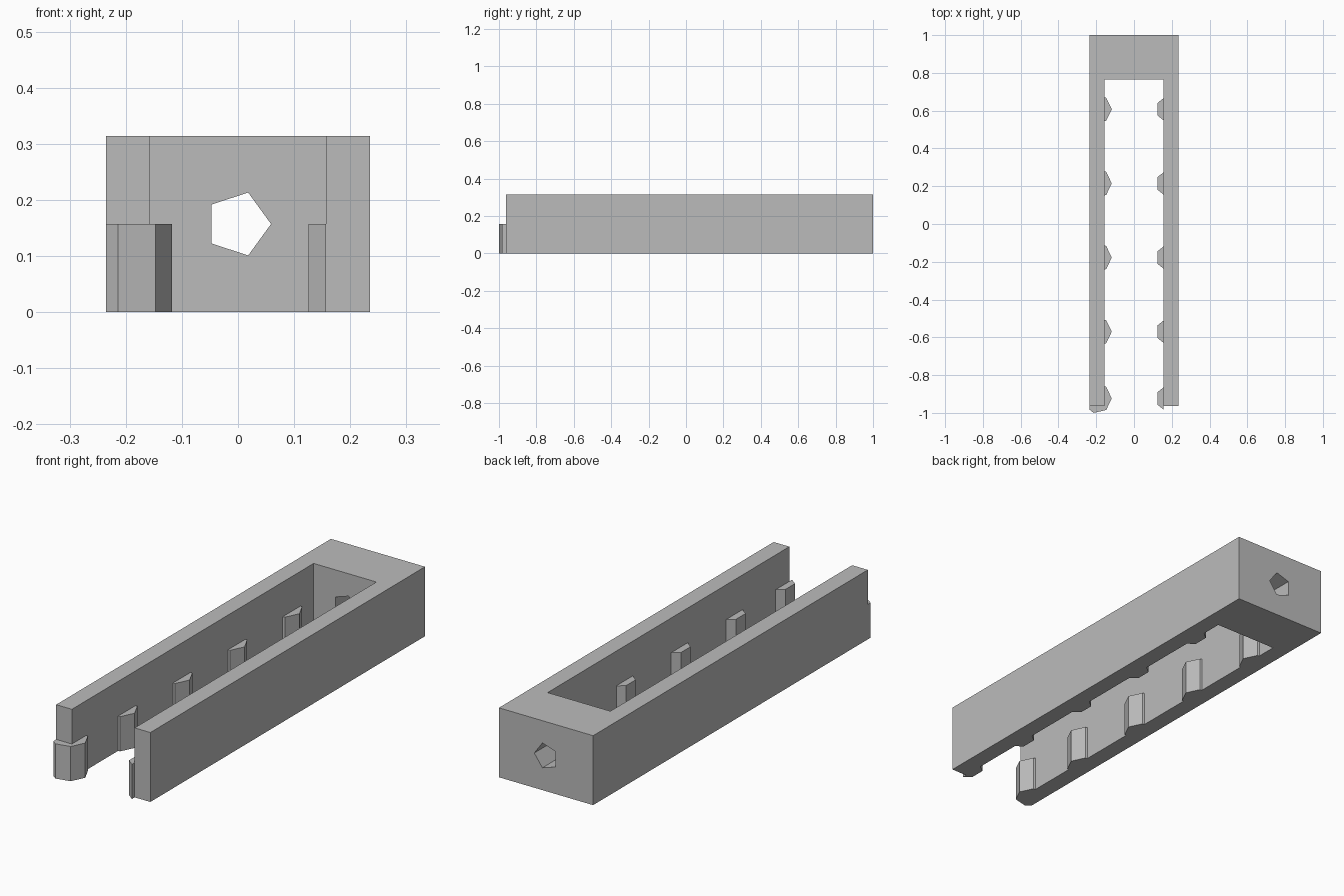
import bpy, bmesh
from math import cos, sin, tau
from mathutils import Matrix, Vector

cube = bpy.data.objects.get("Cube")
if cube:
    bpy.data.objects.remove(cube, do_unlink=True)

U = 2 / 25.475               # wall thickness, the module of the whole part
FRONT, BACK = -1 + 0.475 * U, 1.0

grey = bpy.data.materials.new("light_grey")
grey.use_nodes = True
grey.diffuse_color = (0.5, 0.5, 0.5, 1)
grey.node_tree.nodes["Principled BSDF"].inputs["Base Color"].default_value = grey.diffuse_color


def ring(sides, radius, cx=0, cy=0):
    return [(cx + radius * cos(tau * i / sides), cy + radius * sin(tau * i / sides))
            for i in range(sides)]


def prism(name, outline, height, clip=None, matrix=None):
    """Extrude an outline upwards; clip = (x, normal direction to cut away)."""
    bm = bmesh.new()
    face = bm.faces.new([bm.verts.new((x, y, 0)) for x, y in outline])
    if clip:
        bmesh.ops.bisect_plane(bm, geom=bm.verts[:] + bm.edges[:] + bm.faces[:],
                               plane_co=(clip[0], 0, 0), plane_no=(clip[1], 0, 0),
                               clear_outer=True)
    out = bmesh.ops.extrude_face_region(bm, geom=bm.faces[:])["geom"]
    bmesh.ops.translate(bm, vec=Vector((0, 0, height)),
                        verts=[v for v in out if isinstance(v, bmesh.types.BMVert)])
    if matrix:
        bmesh.ops.transform(bm, matrix=matrix, verts=bm.verts)
    bmesh.ops.recalc_face_normals(bm, faces=bm.faces)
    mesh = bpy.data.meshes.new(name)
    bm.to_mesh(mesh)
    bm.free()
    mesh.materials.append(grey)
    obj = bpy.data.objects.new(name, mesh)
    bpy.context.collection.objects.link(obj)
    return obj


# U-shaped body: two long walls joined by a solid end block
wi, wo, inner = 2 * U, 3 * U, BACK - 3 * U
body = prism("channel_body", [(-wo, FRONT), (-wi, FRONT), (-wi, inner), (wi, inner),
                              (wi, FRONT), (wo, FRONT), (wo, BACK), (-wo, BACK)], 4 * U)

# Five-sided hole through the end block
to_y = Matrix(((1, 0, 0, 0), (0, 0, 1, inner - U), (0, 1, 0, 2 * U), (0, 0, 0, 1)))
cutter = prism("hole_cutter", ring(5, 0.75 * U), 5 * U, matrix=to_y)
cutter.hide_render = True
cut = body.modifiers.new("end_hole", "BOOLEAN")
cut.operation, cut.solver, cut.object = "DIFFERENCE", "EXACT", cutter
bpy.context.view_layer.objects.active = body
bpy.ops.object.modifier_apply(modifier=cut.name)
bpy.data.objects.remove(cutter, do_unlink=True)

# Seven-sided pins along both walls, half the wall height
first = FRONT + 0.5 * U
for i, step in enumerate((0, 4.5, 9.5, 14.5, 19.5)):
    y = first + step * U
    prism(f"right_pin_{i + 1}", ring(7, U, -2.5 * U, y), 2 * U,
          clip=(-wo if i == 0 else -wi, -1))
    prism(f"left_pin_{i + 1}", ring(7, U, 2.5 * U, y), 2 * U, clip=(wi, 1))
